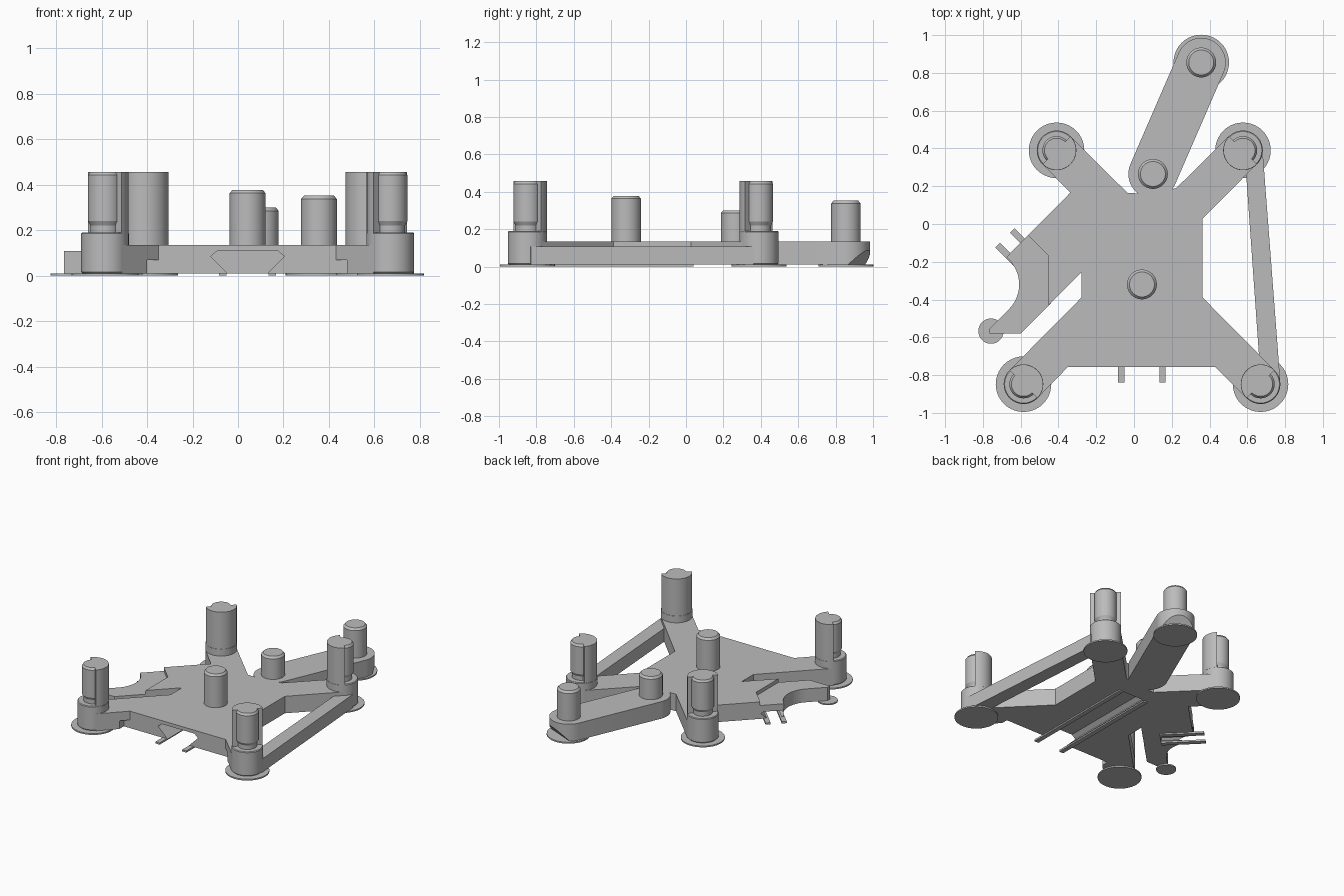
import bpy, bmesh
from math import sin, cos, pi, atan2
from mathutils import Matrix, Vector

if "Cube" in bpy.data.objects:
    bpy.data.objects.remove(bpy.data.objects["Cube"])

grey = bpy.data.materials.new("plain_grey")
grey.use_nodes = True
grey.diffuse_color = (0.5, 0.5, 0.5, 1)
grey.node_tree.nodes["Principled BSDF"].inputs["Base Color"].default_value = (0.5, 0.5, 0.5, 1)

BOTTOM, DECK, LOW, TOP = 0.01, 0.135, 0.108, 0.457
UP = Vector((0, 0, 1))


def finish(name, bm):
    bmesh.ops.recalc_face_normals(bm, faces=bm.faces)
    mesh = bpy.data.meshes.new(name)
    bm.to_mesh(mesh)
    bm.free()
    mesh.materials.append(grey)
    ob = bpy.data.objects.new(name, mesh)
    bpy.context.collection.objects.link(ob)
    return ob


def prism(name, pts, z0, z1, matrix=None):
    """Extrude a flat outline from z0 to z1, then place it."""
    bm = bmesh.new()
    low = [bm.verts.new((x, y, z0)) for x, y in pts]
    high = [bm.verts.new((x, y, z1)) for x, y in pts]
    bm.faces.new(low)
    bm.faces.new(high)
    n = len(pts)
    for i in range(n):
        j = (i + 1) % n
        bm.faces.new((low[i], low[j], high[j], high[i]))
    if matrix:
        bm.transform(matrix)
    return finish(name, bm)


def smooth(ob):
    bpy.ops.object.select_all(action='DESELECT')
    ob.select_set(True)
    bpy.context.view_layer.objects.active = ob
    bpy.ops.object.shade_smooth_by_angle(angle=0.5)


def lathe(name, at, profile, n=40):
    """Turn (radius, height) rings into a closed round solid."""
    bm = bmesh.new()
    rings = [[bm.verts.new((at[0] + r * cos(2 * pi * i / n), at[1] + r * sin(2 * pi * i / n), z))
              for i in range(n)] for r, z in profile]
    bm.faces.new(rings[0])
    bm.faces.new(rings[-1])
    for a, b in zip(rings, rings[1:]):
        for i in range(n):
            j = (i + 1) % n
            bm.faces.new((a[i], a[j], b[j], b[i]))
    ob = finish(name, bm)
    smooth(ob)
    return ob


def arc(cx, cy, r, start, end, n=20):
    return [(cx + r * cos(start + (end - start) * i / n),
             cy + r * sin(start + (end - start) * i / n)) for i in range(n + 1)]


def frame(origin, u, w):
    """Outline axes: u sideways and z up, extruded along w."""
    m = Matrix((u, UP, w)).transposed().to_4x4()
    m.translation = origin
    return m


def cut(ob, cutter):
    cutter.hide_render = True
    mod = ob.modifiers.new("cut", 'BOOLEAN')
    mod.operation, mod.solver, mod.object = 'DIFFERENCE', 'EXACT', cutter
    bpy.ops.object.select_all(action='DESELECT')
    ob.select_set(True)
    bpy.context.view_layer.objects.active = ob
    bpy.ops.object.modifier_apply(modifier=mod.name)
    bpy.data.objects.remove(cutter)


# Main plate with its four diagonal arms
hub = prism("main_plate", [
    (-.35, -.757), (.43, -.757), (.596, -.922), (.744, -.774), (.362, -.388), (.362, .027),
    (.649, .316), (.501, .464), (.224, .19), (.1, .16), (-.034, .164), (-.336, .464),
    (-.484, .316), (-.337, .166), (-.562, -.06), (-.452, -.17), (-.452, -.43),
    (-.277, -.255), (-.277, -.388), (-.659, -.774), (-.511, -.922)], BOTTOM, DECK)

# Lower side wing with a concave edge
wing = prism("side_wing", [(-.562, -.06), (-.675, -.175)]
             + arc(-.793, -.32, .185, .85, -.8)
             + [(-.765, -.555), (-.765, -.58), (-.6, -.58), (-.44, -.42), (-.44, -.16)],
             BOTTOM, LOW)
lathe("wing_foot", (-.757, -.567), [(.067, 0), (.067, .01)])

# Channels under the plate and wing, each flanked by two thin rails
hexagon = [(-.0875, -.01), (.0875, -.01), (.0875, .01), (.1625, .085), (.1325, .11),
           (-.1325, .11), (-.1625, .085), (-.0875, .01)]


def channel(name, body, origin, u, w, scale, length, rail):
    m = frame(origin, u, w)
    shape = [(x * scale, z * (scale if z > .02 else 1)) for x, z in hexagon]
    cut(body, prism(name + "_cutter", shape, 0, length, m))
    for side in (-1, 1):
        a, b = side * rail, side * (rail + .034)
        prism(f"{name}_rail_{'left' if side > 0 else 'right'}",
              [(a, 0), (b, 0), (b, .013), (a, .013)], 0, length, m)


channel("plate_channel", hub, Vector((.042, -.84, 0)), Vector((1, 0, 0)), Vector((0, 1, 0)),
        1, .88, .092)
d = 2 ** -.5
channel("wing_channel", wing, Vector((-.683, -.073, 0)), Vector((d, d, 0)), Vector((d, -d, 0)),
        .55, .3, .038)

# Low notch at both front corners of the plate
cut(hub, prism("front_notch_cutter", [(-.4, -1), (.48, -1), (.48, -.756), (-.4, -.756)], -.1, .07))

# Straight bar joining the two left posts
prism("side_bar", [(.594, .26), (.662, -.7), (.7, -.845), (.774, -.83), (.683, .36), (.6, .39)],
      BOTTOM, LOW)

# Four corner posts: foot, round base, necked pin and half sleeve facing inward
corners = {"back_right": (-.41, .39), "back_left": (.577, .39),
           "front_right": (-.585, -.848), "front_left": (.67, -.848)}
for where, (x, y) in corners.items():
    lathe(where + "_foot", (x, y), [(.147, 0), (.147, .01)])
    lathe(where + "_base", (x, y), [(.098, .01), (.105, .017), (.105, .185), (.1, .19)])
    lathe(where + "_pin", (x, y), [(.064, .18), (.064, .22), (.075, .24), (.075, .442), (.064, TOP)])
    mid = atan2(-1 if y > 0 else 1, -1 if x > 0 else 1)
    smooth(prism(where + "_sleeve", arc(x, y, .104, mid - pi / 2, mid + pi / 2, 24), .1, TOP))

# Long rear arm with rounded ends and an undercut tip
root, tip = Vector((.1, .265, 0)), Vector((.356, .855, 0))
along = (tip - root).normalized()
across = Vector((along.y, -along.x, 0))
a = atan2(along.y, along.x)
arm = prism("rear_arm", arc(tip.x, tip.y, .13, a - pi / 2, a + pi / 2)
            + arc(root.x, root.y, .13, a + pi / 2, a + 3 * pi / 2), BOTTOM, DECK)
cut(arm, prism("tip_cutter", [(.2, -.01), (.2, .088), (.131, .088), (.062, .009), (.06, -.01)],
               -.3, .3, frame(tip, along, across)))
smooth(arm)
lathe("rear_arm_foot", tip, [(.147, 0), (.147, .01)])

# Three plain pegs standing on the deck
for name, at, top in (("centre_peg", (.042, -.32), .378), ("arm_root_peg", root, .3),
                      ("arm_tip_peg", tip, .352)):
    lathe(name, at, [(.079, .12), (.079, top - .015), (.066, top)])
